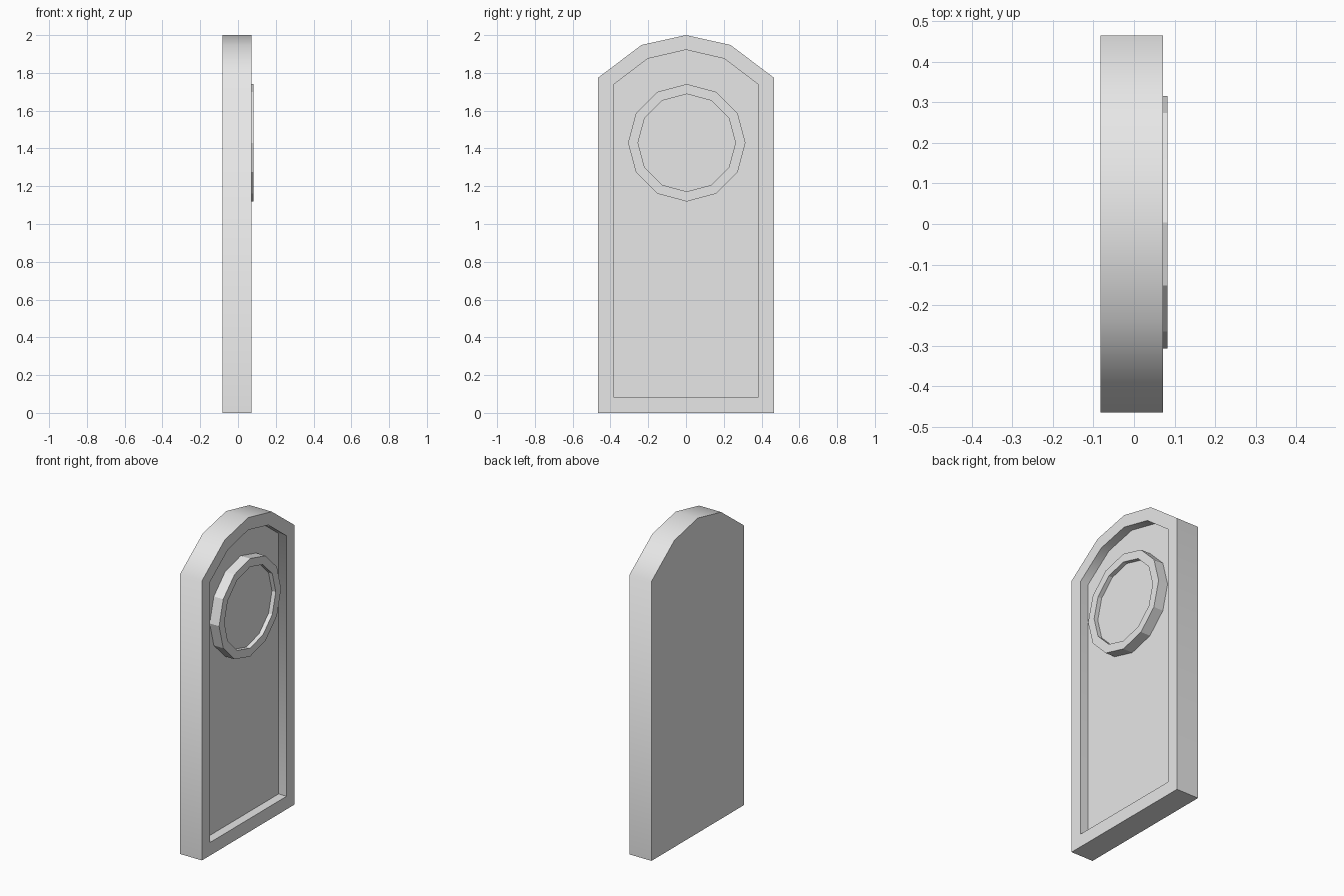
import bpy
import bmesh
from math import cos, sin, pi, radians

cube = bpy.data.objects.get("Cube")
if cube:
    bpy.data.objects.remove(cube)

# One flat grey for the whole door
grey = bpy.data.materials.new("plain grey")
grey.use_nodes = True
colour = (0.8, 0.8, 0.8, 1)
grey.diffuse_color = colour
grey.node_tree.nodes["Principled BSDF"].inputs["Base Color"].default_value = colour

BACK, FRONT = -0.083, 0.072
PANEL = 0.016
RIM_FRONT, DISC = 0.082, 0.055


def arch(half, base, shoulder, knee_y, knee_z, top):
    """Symmetrical arched outline as (y, z) points, counter-clockwise from +x."""
    right = [(half, base), (half, shoulder), (knee_y, knee_z)]
    return right + [(0, top)] + [(-y, z) for y, z in reversed(right)]


def circle(radius, sides=12):
    return [(0.004 + radius * cos(2 * pi * i / sides),
             1.43 + radius * sin(2 * pi * i / sides)) for i in range(sides)]


def build(name, layers, cap_start):
    """Join (x, outline) layers with side walls and cap the ends."""
    bm = bmesh.new()
    loops = [[bm.verts.new((x, y, z)) for y, z in pts] for x, pts in layers]
    for a, b in zip(loops, loops[1:]):
        n = len(a)
        for i in range(n):
            j = (i + 1) % n
            bm.faces.new((a[i], a[j], b[j], b[i]))
    bm.faces.new(loops[-1])
    if cap_start:
        bm.faces.new(list(reversed(loops[0])))
    mesh = bpy.data.meshes.new(name)
    bm.to_mesh(mesh)
    bm.free()
    mesh.materials.append(grey)
    obj = bpy.data.objects.new(name, mesh)
    bpy.context.collection.objects.link(obj)
    return obj


# Arched slab with a sunken panel
outer = arch(0.465, 0, 1.775, 0.235, 1.948, 2)
inner = arch(0.385, 0.083, 1.737, 0.203, 1.875, 1.922)
slab = build("arched_slab", [(BACK, outer), (FRONT, outer),
                             (FRONT, inner), (PANEL, inner)], True)
bpy.ops.object.select_all(action="DESELECT")
slab.select_set(True)
bpy.context.view_layer.objects.active = slab
bpy.ops.object.shade_smooth_by_angle(angle=radians(60))

# Faceted round rim with a shallow sunken disc
build("round_rim", [(PANEL, circle(0.311)), (RIM_FRONT, circle(0.311)),
                    (RIM_FRONT, circle(0.258)), (DISC, circle(0.258))], False)
